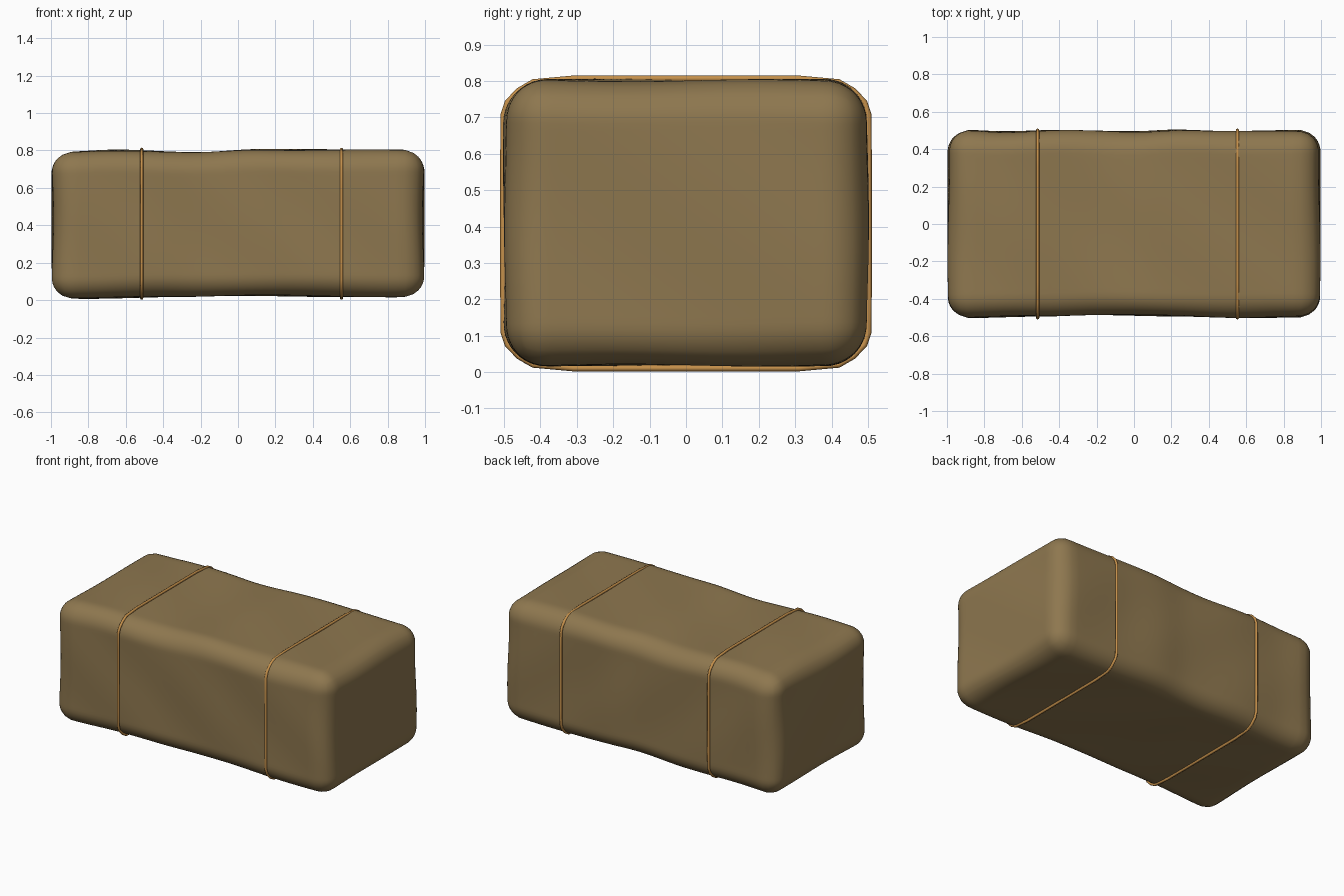
import bpy, bmesh, math
from mathutils import Vector

if "Cube" in bpy.data.objects:
    bpy.data.objects.remove(bpy.data.objects["Cube"])


def material(name, colour):
    m = bpy.data.materials.new(name)
    m.diffuse_color = (*colour, 1)
    m.use_nodes = True
    m.node_tree.nodes["Principled BSDF"].inputs["Base Color"].default_value = m.diffuse_color
    return m


straw = material("straw brown", (0.27, 0.185, 0.078))
twine = material("orange twine", (0.56, 0.28, 0.07))


def lerp_table(table, x):
    # smooth interpolation through (position, offset) pairs
    if x <= table[0][0]:
        return table[0][1]
    for (a, u), (b, v) in zip(table, table[1:]):
        if x <= b:
            t = (x - a) / (b - a)
            return u + (v - u) * t * t * (3 - 2 * t)
    return table[-1][1]


# sag of each long face along the bale
TOP = [(-0.95, -0.012), (-0.65, 0.0), (-0.22, -0.014), (0.12, 0.003), (0.9, 0.0)]
BOTTOM = [(-0.8, -0.002), (-0.3, 0.008), (0.0, 0.014), (0.5, 0.008), (0.9, 0.006)]
FRONT = [(-0.9, 0.0), (-0.5, 0.008), (-0.2, 0.016), (0.2, 0.009), (0.6, 0.0), (0.9, 0.003)]
BACK = [(-0.9, 0.0), (-0.7, -0.007), (-0.4, 0.0), (0.0, -0.007), (0.22, 0.002), (0.5, -0.006), (0.9, 0.0)]

# straw bale: rounded box with gently uneven faces
R = 0.115
HALF = Vector((0.992, 0.5, 0.395))
INNER = HALF - Vector((R, R, R))
bm = bmesh.new()
bmesh.ops.create_cube(bm, size=2)
bmesh.ops.subdivide_edges(bm, edges=bm.edges[:], cuts=39, use_grid_fill=True)
for v in bm.verts:
    p = Vector(v.co[i] * HALF[i] for i in range(3))
    q = Vector(max(-INNER[i], min(INNER[i], p[i])) for i in range(3))
    p = q + (p - q).normalized() * R
    x, y, z = p
    tz, ty = z / HALF.z, y / HALF.y
    dz = max(0, tz) * lerp_table(TOP, x) + max(0, -tz) * lerp_table(BOTTOM, x)
    dy = max(0, ty) * lerp_table(BACK, x) + max(0, -ty) * lerp_table(FRONT, x)
    # small lumps across the faces
    dz += 0.003 * tz * math.sin(7 * x + 9 * y)
    dy += 0.003 * ty * math.sin(8 * x + 10 * z + 1)
    dx = 0.005 * (x / HALF.x) * math.sin(6 * y + 8 * z + 0.5)
    v.co = (x + dx, y + dy, z + dz + 0.407)
mesh = bpy.data.meshes.new("straw_bale")
bm.to_mesh(mesh)
bm.free()
mesh.shade_smooth()
mesh.materials.append(straw)
bpy.context.collection.objects.link(bpy.data.objects.new("straw_bale", mesh))

# twine loops: tube swept along a rounded rectangle
TUBE = 0.0085
QUARTER = [(0.502, 0.20), (0.501, 0.30), (0.49, 0.333), (0.459, 0.365), (0.42, 0.388), (0.31, 0.398)]
LOOP = (QUARTER + [(-y, z) for y, z in reversed(QUARTER)]
        + [(-y, -z) for y, z in QUARTER] + [(y, -z) for y, z in reversed(QUARTER)])
SIDES = 8


def twine_loop(name, x):
    b = bmesh.new()
    rings = []
    n = len(LOOP)
    for i, (y, z) in enumerate(LOOP):
        (y0, z0), (y1, z1) = LOOP[i - 1], LOOP[(i + 1) % n]
        out = Vector((0, z1 - z0, -(y1 - y0))).normalized()
        ring = []
        for k in range(SIDES):
            a = 2 * math.pi * k / SIDES
            ring.append(b.verts.new(Vector((x + TUBE * math.cos(a), y, z + 0.4085))
                                    + out * TUBE * math.sin(a)))
        rings.append(ring)
    for i in range(n):
        r0, r1 = rings[i], rings[(i + 1) % n]
        for k in range(SIDES):
            j = (k + 1) % SIDES
            b.faces.new((r0[k], r0[j], r1[j], r1[k]))
    bmesh.ops.recalc_face_normals(b, faces=b.faces[:])
    me = bpy.data.meshes.new(name)
    b.to_mesh(me)
    b.free()
    me.shade_smooth()
    me.materials.append(twine)
    bpy.context.collection.objects.link(bpy.data.objects.new(name, me))


twine_loop("left_twine", -0.515)
twine_loop("right_twine", 0.553)
